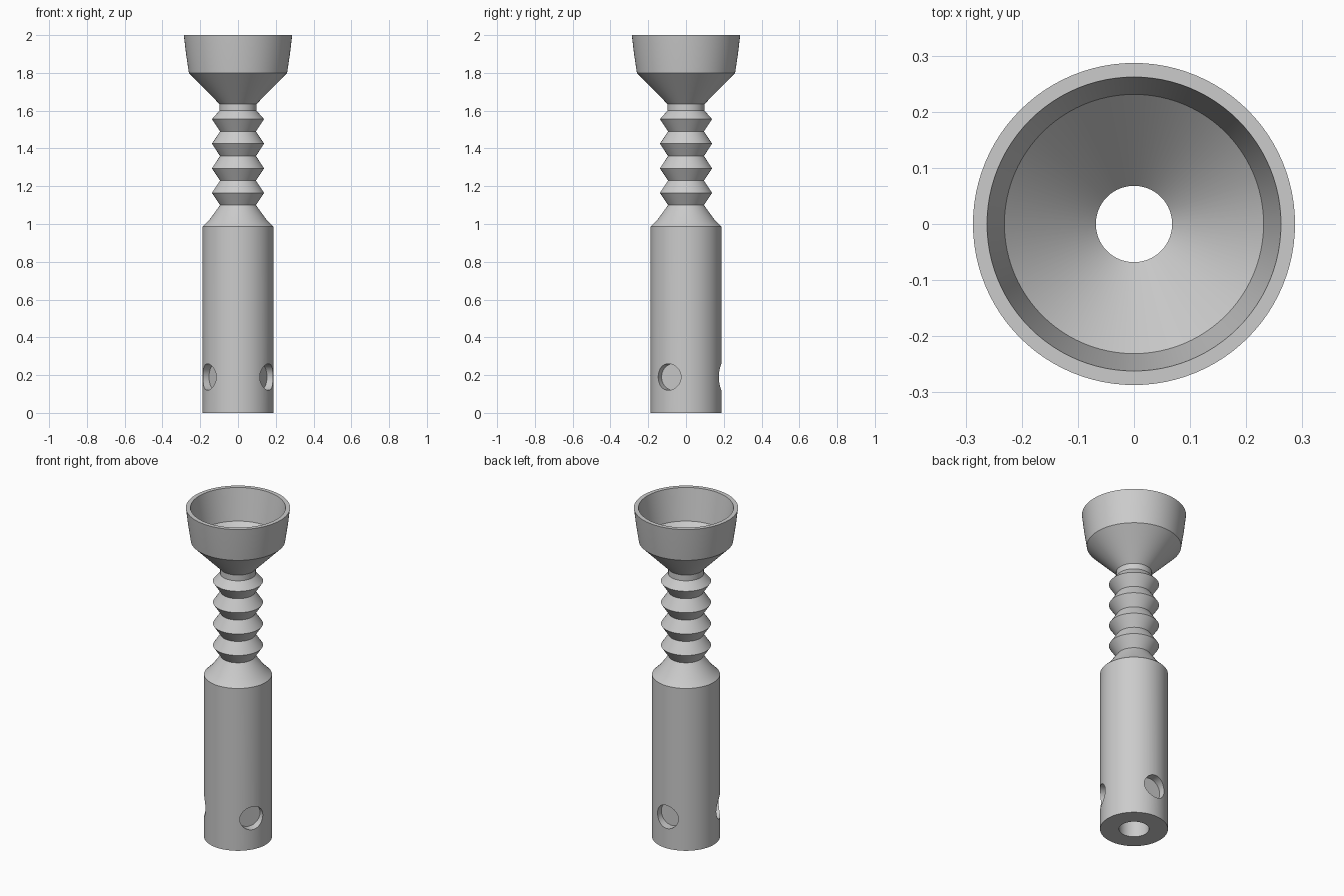
import bpy, bmesh
from math import radians, cos, sin, tau
from mathutils import Matrix, Vector

cube = bpy.data.objects.get("Cube")
if cube:
    bpy.data.objects.remove(cube, do_unlink=True)

# One plain grey for everything
grey = bpy.data.materials.new("plain_grey")
grey.use_nodes = True
colour = (0.6, 0.6, 0.6, 1)
grey.diffuse_color = colour
grey.node_tree.nodes["Principled BSDF"].inputs["Base Color"].default_value = colour

SEGMENTS = 96
FOLDS = 4
PITCH = 0.13
FOLD_BASE = 1.1
WALL = 0.027


def folds(valley, peak):
    """Zigzag bellows profile from the lowest valley to the highest peak."""
    points = []
    for i in range(FOLDS):
        z = FOLD_BASE + i * PITCH
        points += [(valley, z), (peak, z + PITCH / 2)]
    return points


def lathe(name, profile):
    """Spin a closed (radius, height) loop around the z axis."""
    bm = bmesh.new()
    rings = []
    for s in range(SEGMENTS):
        a = tau * s / SEGMENTS
        rings.append([bm.verts.new((r * cos(a), r * sin(a), z)) for r, z in profile])
    n = len(profile)
    for s in range(SEGMENTS):
        here, there = rings[s], rings[(s + 1) % SEGMENTS]
        for i in range(n):
            j = (i + 1) % n
            bm.faces.new((here[i], there[i], there[j], here[j]))
    bmesh.ops.recalc_face_normals(bm, faces=bm.faces)
    mesh = bpy.data.meshes.new(name)
    bm.to_mesh(mesh)
    bm.free()
    mesh.materials.append(grey)
    obj = bpy.data.objects.new(name, mesh)
    bpy.context.collection.objects.link(obj)
    return obj


# Outer skin: handle, shoulder, bellows, neck, cup
outer = [(0.187, 0), (0.187, 0.987), (0.15, 1.024)]
outer += folds(0.095, 0.138)
outer += [(0.098, 1.6), (0.098, 1.635), (0.26, 1.8), (0.275, 1.9), (0.287, 2)]

# Inner skin: bore, bellows lining, funnel, cup wall
inner = [(0.083, 0), (0.083, 0.987)]
inner += folds(0.095 - WALL, 0.138 - WALL)
inner += [(0.068, 1.6), (0.068, 1.645), (0.231, 1.81), (0.262, 2)]

tube = lathe("bellows_tube_with_cup", outer + inner[::-1])

# Three shallow round sockets near the foot
bm = bmesh.new()
FLOOR, DEPTH = 0.137, 0.15
for angle in (-30, 90, 210):
    turn = Matrix.Rotation(radians(angle), 4, "Z")
    place = (turn @ Matrix.Translation(Vector((FLOOR + DEPTH / 2, 0, 0.19)))
             @ Matrix.Rotation(radians(90), 4, "Y"))
    bmesh.ops.create_cone(bm, cap_ends=True, segments=48, radius1=0.07,
                          radius2=0.07, depth=DEPTH, matrix=place)
cutter_mesh = bpy.data.meshes.new("socket_cutter")
bm.to_mesh(cutter_mesh)
bm.free()
cutter_mesh.materials.append(grey)
cutter = bpy.data.objects.new("socket_cutter", cutter_mesh)
bpy.context.collection.objects.link(cutter)
cutter.hide_render = True

cut = tube.modifiers.new("sockets", "BOOLEAN")
cut.operation = "DIFFERENCE"
cut.solver = "EXACT"
cut.object = cutter

# Apply the cut, drop the cutter, smooth the round surfaces
bpy.ops.object.select_all(action="DESELECT")
tube.select_set(True)
bpy.context.view_layer.objects.active = tube
bpy.ops.object.modifier_apply(modifier=cut.name)
bpy.data.objects.remove(cutter, do_unlink=True)
bpy.ops.object.shade_smooth_by_angle(angle=radians(20))
